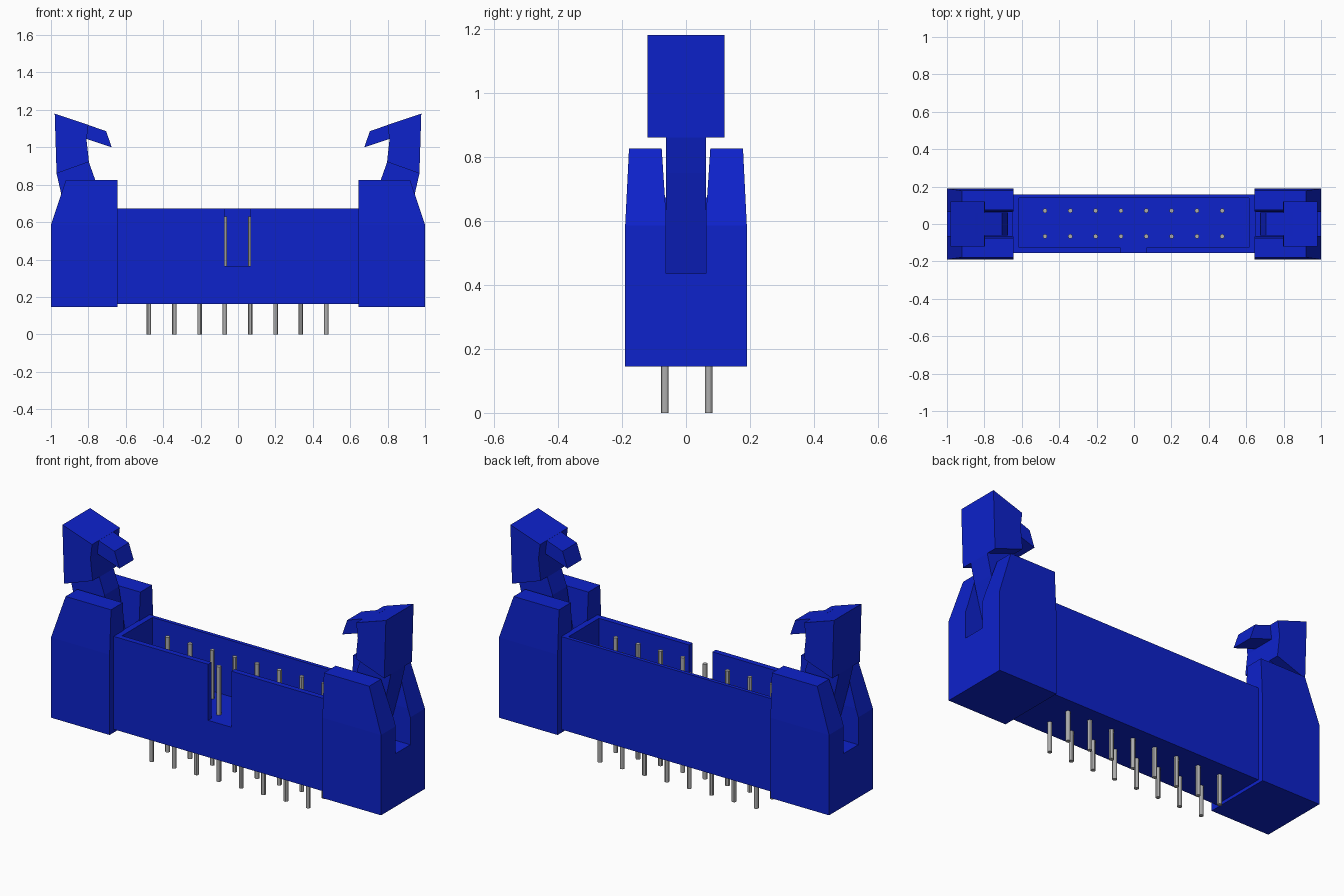
import bpy, bmesh
from mathutils import Vector

cube = bpy.data.objects.get("Cube")
if cube:
    bpy.data.objects.remove(cube, do_unlink=True)


def material(name, rgb):
    m = bpy.data.materials.new(name)
    m.use_nodes = True
    m.diffuse_color = (*rgb, 1)
    m.node_tree.nodes["Principled BSDF"].inputs["Base Color"].default_value = (*rgb, 1)
    return m


BLUE = material("blue plastic", (0.004, 0.016, 0.6))
METAL = material("grey metal", (0.42, 0.42, 0.42))


def finish(bm, name, mat):
    bmesh.ops.recalc_face_normals(bm, faces=bm.faces)
    mesh = bpy.data.meshes.new(name)
    bm.to_mesh(mesh)
    bm.free()
    mesh.materials.append(mat)
    obj = bpy.data.objects.new(name, mesh)
    bpy.context.collection.objects.link(obj)
    return obj


def extrude(points, offset):
    """Closed prism from a list of 3D points swept along offset."""
    bm = bmesh.new()
    face = bm.faces.new([bm.verts.new(p) for p in points])
    ext = bmesh.ops.extrude_face_region(bm, geom=[face], use_keep_orig=True)
    moved = [v for v in ext["geom"] if isinstance(v, bmesh.types.BMVert)]
    bmesh.ops.translate(bm, verts=moved, vec=offset)
    return bm


def side_prism(name, profile, half, side):
    """Prism from an x-z profile, centred on y = 0."""
    bm = extrude([(side * x, -half, z) for x, z in profile], (0, 2 * half, 0))
    return finish(bm, name, BLUE)


def box(name, lo, hi):
    bm = extrude([(lo[0], lo[1], lo[2]), (hi[0], lo[1], lo[2]),
                  (hi[0], hi[1], lo[2]), (lo[0], hi[1], lo[2])], (0, 0, hi[2] - lo[2]))
    return finish(bm, name, BLUE)


# Open-topped shroud with a keying notch in the front wall
body = box("shroud", (-0.65, -0.155, 0.163), (0.65, 0.158, 0.672))
cutters = [box("cavity_cutter", (-0.615, -0.125, 0.365), (0.615, 0.138, 0.8)),
           box("notch_cutter", (-0.072, -0.3, 0.365), (0.068, 0, 0.8))]
bpy.context.view_layer.objects.active = body
for cutter in cutters:
    cutter.hide_render = True
    mod = body.modifiers.new("cut", "BOOLEAN")
    mod.object = cutter
    mod.operation = "DIFFERENCE"
    mod.solver = "EXACT"
    bpy.ops.object.modifier_apply(modifier=mod.name)
    bpy.data.objects.remove(cutter, do_unlink=True)

# Half cross-section of an end block: outer wall, tapered ear, latch slot
HALF = [(0.19, 0.145), (0.19, 0.585), (0.178, 0.826),
        (0.076, 0.826), (0.063, 0.63), (0.063, 0.435)]
SECTION = HALF + [(-y, z) for y, z in reversed(HALF)]

# Latch side profiles
ARM = [(0.97, 0.86), (0.945, 0.75), (0.86, 0.435), (0.70, 0.435),
       (0.765, 0.83), (0.797, 0.92), (0.81, 1.0), (0.93, 1.0)]
HEAD = [(0.80, 1.12), (0.98, 1.18), (0.97, 0.86), (0.797, 0.922), (0.81, 1.04)]
BEAK = [(0.85, 1.137), (0.705, 1.086), (0.675, 1.0), (0.81, 1.045), (0.85, 1.05)]

for side, label in ((1, "left"), (-1, "right")):
    bm = extrude([(side * 0.645, y, z) for y, z in SECTION], (side * 0.355, 0, 0))
    # Slope the outer face of the ears
    bmesh.ops.bisect_plane(bm, geom=bm.verts[:] + bm.edges[:] + bm.faces[:],
                           plane_co=(side, 0, 0.585),
                           plane_no=Vector((side * 0.241, 0, 0.08)).normalized(),
                           clear_outer=True)
    bmesh.ops.holes_fill(bm, edges=[e for e in bm.edges if e.is_boundary], sides=0)
    finish(bm, label + "_end_block", BLUE)

    side_prism(label + "_latch_arm", ARM, 0.062, side)
    side_prism(label + "_latch_head", HEAD, 0.12, side)
    side_prism(label + "_latch_beak", BEAK, 0.062, side)

# Two rows of eight contact pins
for row, y in (("front", -0.066), ("back", 0.071)):
    for i in range(8):
        bm = bmesh.new()
        bmesh.ops.create_cone(bm, cap_ends=True, segments=12, radius1=0.012,
                              radius2=0.012, depth=0.63)
        bmesh.ops.translate(bm, verts=bm.verts, vec=(-0.476 + i * 0.1354, y, 0.315))
        pin = finish(bm, f"{row}_pin_{i + 1}", METAL)
        bpy.ops.object.select_all(action="DESELECT")
        pin.select_set(True)
        bpy.context.view_layer.objects.active = pin
        bpy.ops.object.shade_smooth_by_angle()
